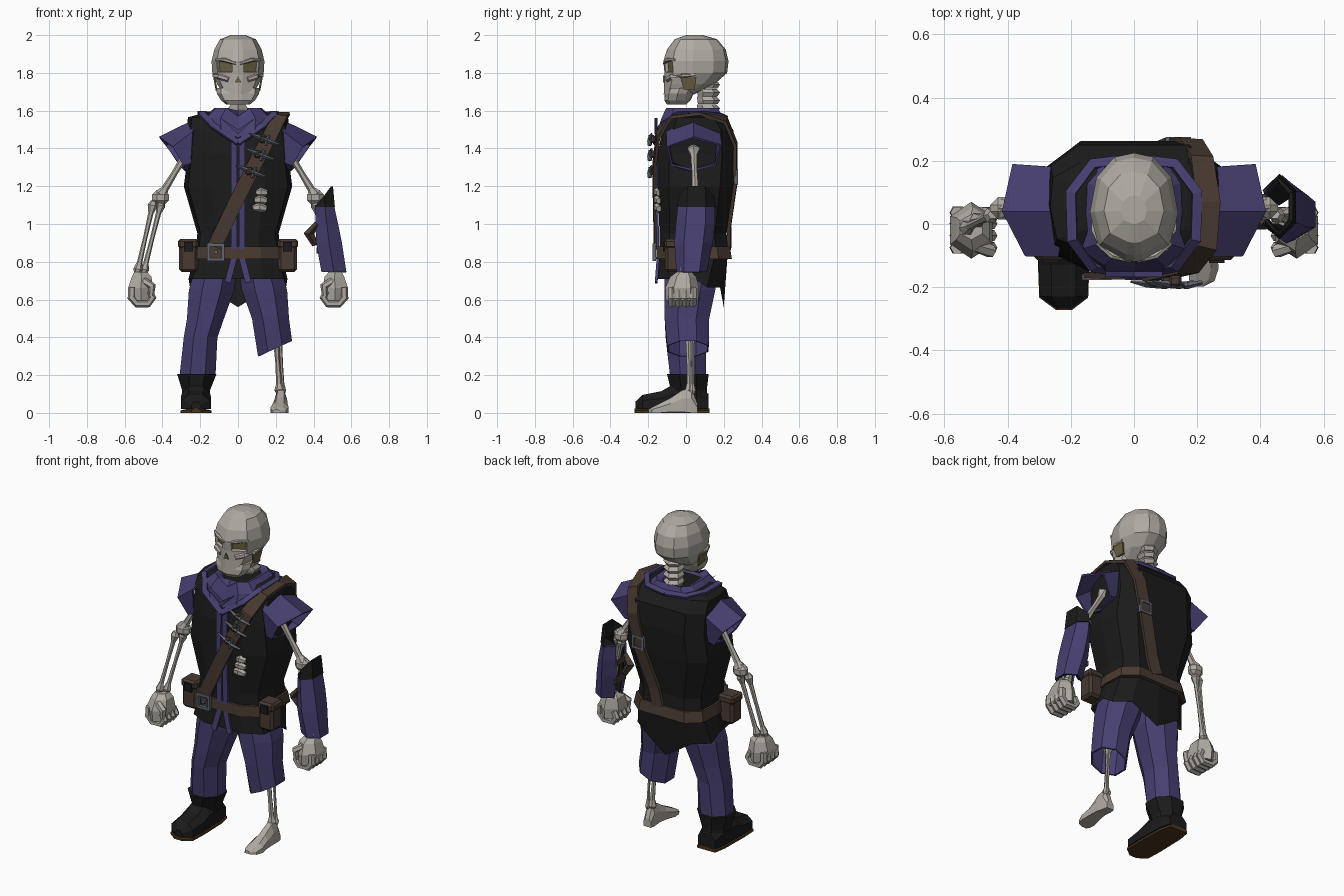
import bpy, bmesh, math
from mathutils import Vector as V

if "Cube" in bpy.data.objects:
    bpy.data.objects.remove(bpy.data.objects["Cube"])

COLOURS = {"bone": (.43, .40, .355), "purple": (.062, .05, .165), "black": (.011, .011, .011),
           "brown": (.065, .042, .031), "steel": (.12, .13, .16), "socket": (.15, .12, .055),
           "sole": (.07, .035, .012)}
MATS = {}
for n, c in COLOURS.items():
    MATS[n] = bpy.data.materials.new(n)
    MATS[n].diffuse_color = (*c, 1)


def finish(name, bm, *mats):
    bmesh.ops.recalc_face_normals(bm, faces=bm.faces)
    me = bpy.data.meshes.new(name)
    bm.to_mesh(me)
    bm.free()
    for m in mats:
        me.materials.append(MATS[m])
    ob = bpy.data.objects.new(name, me)
    bpy.context.collection.objects.link(ob)
    return ob


def loft_bm(rings, caps=(True, True), skip=()):
    bm = bmesh.new()
    vs = [[bm.verts.new(p) for p in r] for r in rings]
    n = len(rings[0])
    for a, b in zip(vs, vs[1:]):
        for i in range(n):
            j = (i + 1) % n
            if i not in skip:
                bm.faces.new((a[i], a[j], b[j], b[i]))
    if caps[0]:
        bm.faces.new(vs[0][::-1])
    if caps[1]:
        bm.faces.new(vs[-1])
    return bm


def loft(name, rings, mat, caps=(True, True), thick=0, skip=()):
    ob = finish(name, loft_bm(rings, caps, skip), mat)
    if thick:
        mod = ob.modifiers.new("thickness", "SOLIDIFY")
        mod.thickness = thick
        mod.offset = -1
    return ob


def hull(half, rows):
    """Horizontal rings (z, half width, front y, back y) from a mirrored half outline."""
    full = half + [(-x, y) for x, y in half[-2:0:-1]]
    return [[V((x * hx, (yf + yb) / 2 + y * (yb - yf) / 2, z)) for x, y in full] for z, hx, yf, yb in rows]


def ovals(rows, n=8):
    """Horizontal ovals (z, centre x, centre y, radius x, radius y)."""
    k = 1 / math.cos(math.pi / n)
    return [[V((cx + rx * k * math.cos((i + .5) * math.tau / n), cy + ry * k * math.sin((i + .5) * math.tau / n), z))
             for i in range(n)] for z, cx, cy, rx, ry in rows]


def tube(name, pts, radii, mat, n=6):
    pts, rings = [V(p) for p in pts], []
    for i, p in enumerate(pts):
        d = (pts[min(i + 1, len(pts) - 1)] - pts[max(i - 1, 0)]).normalized()
        u = d.cross(V((0, 1, 0)) if abs(d.y) < .9 else V((1, 0, 0))).normalized()
        w = d.cross(u)
        rings.append([p + radii[i] * (math.cos(k * math.tau / n) * u + math.sin(k * math.tau / n) * w) for k in range(n)])
    return loft(name, rings, mat)


def bone(name, a, b, r):
    a, b = V(a), V(b)
    prof = [(0, 1.1), (.06, 1.9), (.16, 1), (.5, .8), (.84, 1), (.94, 1.8), (1, 1)]
    return tube(name, [a.lerp(b, t) for t, _ in prof], [r * s for _, s in prof], "bone")


def ribbon(name, pts, width, thick, mat, outward):
    """Flat band along a path; outward(p) is the direction it faces."""
    pts, rings = [V(p) for p in pts], []
    for i, p in enumerate(pts):
        d = (pts[min(i + 1, len(pts) - 1)] - pts[max(i - 1, 0)]).normalized()
        o = outward(p)
        w = d.cross(o).normalized() * width / 2
        o = w.cross(d).normalized() * thick / 2
        rings.append([p + w + o, p - w + o, p - w - o, p + w - o])
    return loft(name, rings, mat)


def box(name, c, s, mat, bevel=0):
    bm = bmesh.new()
    bmesh.ops.create_cube(bm, size=1)
    for v in bm.verts:
        v.co = V((c[k] + v.co[k] * s[k] for k in range(3)))
    ob = finish(name, bm, mat)
    if bevel:
        mod = ob.modifiers.new("bevel", "BEVEL")
        mod.width, mod.segments = bevel, 1
    return ob


def sections(name, rows, mat):
    """Foot shapes: chamfered slices (y, x0, x1, z0, z1)."""
    return loft(name, [[V((a, y, z0)), V((b, y, z0)), V((b, y, z0 + .6 * (z1 - z0))), V((b + .25 * (a - b), y, z1)),
                        V((a + .25 * (b - a), y, z1)), V((a, y, z0 + .6 * (z1 - z0)))] for y, a, b, z0, z1 in rows], mat)


def frame(name, c, s, t, mat):
    for k in (-1, 1):
        box(name + "_side", (c[0] + k * s / 2, c[1], c[2]), (t, .02, s + t), mat)
        box(name + "_bar", (c[0], c[1], c[2] + k * s / 2), (s + t, .02, t), mat)


# Skull with inset eye sockets
HEAD = [(0, -1), (.2, -.97), (.8, -.72), (1, -.1), (.85, .55), (.45, .92), (0, 1)]
bm = loft_bm(hull(HEAD, [(2.0, .04, 0, .09), (1.978, .095, -.06, .165), (1.925, .125, -.1, .21), (1.862, .14, -.12, .225),
                         (1.8, .136, -.114, .218), (1.74, .11, -.116, .15), (1.685, .075, -.118, .04)]))
bmesh.ops.recalc_face_normals(bm, faces=bm.faces)
for f in [f for f in bm.faces if 1.8 < f.calc_center_median().z < 1.86
          and f.calc_center_median().y < -.06 and .03 < abs(f.calc_center_median().x) < .1]:
    bmesh.ops.inset_region(bm, faces=[f], thickness=.005, depth=0)
    bmesh.ops.inset_region(bm, faces=[f], thickness=.005, depth=-.016)
    f.material_index = 1
finish("skull", bm, "bone", "socket")
loft("jaw", hull(HEAD, [(1.72, .114, -.1, .05), (1.69, .112, -.112, .04), (1.655, .09, -.115, .025), (1.632, .062, -.1, 0)]), "bone")
loft("nose_hole", [[V((0, y, 1.785)), V((.016, y, 1.75)), V((-.016, y, 1.75))] for y in (-.121, -.112)], "socket")
for s in (-1, 1):
    tube("cheekbone", [(s * .05, -.098, 1.765), (s * .095, -.075, 1.78), (s * .124, -.02, 1.785), (s * .127, .05, 1.79)],
         [.014, .016, .012, .008], "bone")
    tube("brow", [(s * .012, -.115, 1.85), (s * .07, -.1, 1.868), (s * .118, -.06, 1.87)], [.008, .011, .006], "bone")
    loft("temple_hole", [[V((s * (x + d), y, z)) for x, y, z in
                          [(.126, -.03, 1.775), (.126, .055, 1.775), (.113, .045, 1.708), (.112, -.012, 1.712)]]
                         for d in (-.004, .005)], "socket")
for i in range(5):  # neck vertebrae
    z = 1.55 + i * .042
    loft("vertebra", ovals([(z, 0, .115, .04, .045), (z + .02, 0, .12, .052, .052), (z + .04, 0, .11, .04, .045)], 6), "bone")

# Vest with a hem that drops to a tail at the back
VEST = [(0, -1), (.5, -1), (.92, -.7), (1, 0), (.97, .65), (.64, 1), (0, 1)]
rings = hull(VEST, [(1.59, .17, -.05, .16), (1.565, .265, -.09, .195), (1.5, .272, -.125, .25), (1.37, .265, -.15, .262),
                    (1.2, .287, -.15, .25), (.95, .215, -.14, .215), (.86, .225, -.14, .222), (.71, .262, -.15, .24)])
for p in rings[-1]:
    if p.y > .15:
        p.z -= .045 if abs(p.x) > .1 else .15
        p.y -= .06 if abs(p.x) > .1 else .04
loft("vest", rings, "black", (True, False))
loft("belt", hull(VEST, [(.815, .247, -.158, .243), (.88, .235, -.155, .232)]), "brown")
frame("belt_buckle", (-.118, -.168, .85), .078, .016, "steel")
box("buckle_stud", (-.118, -.168, .85), (.02, .02, .02), "steel")

# Collar, lapels and front trim
rings = hull(VEST, [(1.5, .18, -.15, .19), (1.56, .185, -.13, .195), (1.615, .125, -.105, .17), (1.6, .09, -.07, .14), (1.55, .07, -.03, .13)])
for r in rings[:3]:
    r[0].z -= .045
loft("cowl", rings, "purple", (False, True))
for s in (-1, 1):
    ribbon("lapel", [(s * x, y, z) for x, y, z in [(.0, -.16, 1.43), (.13, -.137, 1.52), (.195, -.05, 1.587), (.2, .1, 1.59),
                                                  (.13, .19, 1.578), (0, .205, 1.57)]],
           .032, .016, "purple", lambda p: V((0, -1.2 if p.y < 0 else .4, 1)))
    ribbon("front_trim", [(s * x, y, z) for x, y, z in [(.021, -.155, 1.44), (.021, -.158, 1.2), (.021, -.15, .95),
                                                       (.021, -.148, .82), (.055, -.158, .69)]],
           .033, .014, "purple", lambda p: V((0, -1, 0)))
loft("cowl_fold", [[V((x, y, z)) for x, z in ((-.09, 1.56), (0, 1.5), (.09, 1.56), (0, 1.475))] for y in (-.168, -.15)], "purple")

# Shoulder strap, its buckle and the small throwing knives
ribbon("chest_strap", [(-.125, -.16, .88), (-.02, -.165, 1.1), (.08, -.168, 1.3), (.17, -.148, 1.47), (.225, -.07, 1.57),
                       (.236, .07, 1.584), (.213, .21, 1.55), (.18, .262, 1.42), (.13, .26, 1.2), (.06, .228, .98), (.03, .23, .87)],
       .076, .018, "brown", lambda p: V((.1, -1, .1)) if p.y < -.1 else V((.1, 1, .1)) if p.y > .2 else V((0, (p.y - .07) * 4, 1)))
frame("back_buckle", (.14, .266, 1.25), .068, .014, "steel")
for x, z in ((.13, 1.45), (.105, 1.37), (.06, 1.28)):
    tube("knife", [(x - .07, -.182, z + .03), (x - .02, -.19, z + .01), (x + .04, -.195, z - .015), (x + .085, -.185, z - .03)],
         [.004, .011, .011, .007], "steel", 4)
    tube("knife_guard", [(x + .035, -.19, z + .02), (x + .015, -.195, z - .035)], [.009, .009], "steel", 4)
    box("knife_loop", (x, -.18, z), (.04, .035, .04), "brown", .008)
# Ribs showing through the torn vest
for i in range(3):
    tube("rib", [(.08 + .009 * i, -.143, 1.085 + .04 * i), (.115 + .004 * i, -.147, 1.09 + .04 * i), (.15 + .002 * i, -.143, 1.08 + .042 * i)],
         [.016, .026, .016], "bone")

# Belt pouches
for s in (-1, 1):
    box("pouch", (s * .262, -.06, .825), (.1, .1, .16), "brown", .015)
    box("pouch_flap", (s * .264, -.06, .895), (.108, .108, .05), "brown", .012)
    box("pouch_clasp", (s * .262, -.117, .88), (.05, .012, .05), "black")

# Sleeve caps and upper arms
INNER = [(.22, .04, 1.56), (.24, .18, 1.49), (.25, .16, 1.32), (.26, .04, 1.27), (.25, -.08, 1.32), (.24, -.105, 1.49)]
OUTER = [(.418, .04, 1.462), (.385, .19, 1.42), (.31, .16, 1.31), (.28, .04, 1.28), (.29, -.08, 1.31), (.345, -.102, 1.41)]
for s in (-1, 1):
    loft("shoulder_sleeve", [[V((s * x, y, z)) for x, y, z in r] for r in (INNER, OUTER)], "purple", (False, False), .012)
    bone("upper_arm", (s * .25, .04, 1.41), (s * .415, .05, 1.14), .02)
    box("elbow", (s * .41, .05, 1.14), (.09, .07, .08), "bone", .025)
    # Forearm pair and wrist
    bone("ulna", (s * .405, .05, 1.12), (s * .502, .01, .735), .014)
    bone("radius", (s * .447, .03, 1.12), (s * .535, -.015, .735), .014)
    # Fist: palm, curled fingers and thumb
    loft("palm", ovals([(.745, s * .515, -.01, .035, .035), (.72, s * .51, -.015, .052, .06), (.66, s * .515, -.02, .067, .078),
                        (.595, s * .512, -.02, .06, .075)], 6), "bone")
    for i, y in enumerate((-.075, -.037, .001, .036)):
        tube("finger", [(s * x, y, z) for x, z in [(.56, .665), (.563, .61), (.535, .578), (.475, .578), (.452, .61), (.47, .645)]],
             [.021, .022, .021, .02, .02, .018], "bone")
    tube("thumb", [(s * .5, -.07, .7), (s * .455, -.085, .67), (s * .46, -.085, .62)], [.02, .022, .015], "bone")

# Left forearm guard, open on the inner side, with a dark lining
GUARD = [(1.1, .458, .055, .05, .085), (1.0, .47, .05, .06, .09), (.9, .482, .04, .068, .088), (.745, .508, .03, .066, .07)]
loft("arm_guard", ovals(GUARD, 6), "purple", (False, False), .01, (2,))
loft("guard_lining", ovals([(z + .004, x, y, a - .014, b - .014) for z, x, y, a, b in GUARD], 6), "black", (False, False), .005, (2,))
rings = ovals([(1.09, .46, .055, .053, .09), (1.15, .458, .055, .045, .08)], 6)
for p in rings[1]:
    p.z += .05 * (p.x - .458) / .045
loft("guard_cuff", rings, "black", (False, False), .012, (2,))
tube("guard_strap", [(.42, .0, 1.0), (.375, .01, .95), (.41, .02, .89)], [.018, .028, .018], "brown", 4)
for z, x in ((.98, .412), (.86, .422)):
    box("guard_band", (x, .045, z), (.012, .1, .03), "brown")

# Trousers: whole right leg, torn left leg
LEG = [(.8, .11, .035, .11, .15), (.65, .14, .02, .12, .135), (.5, .172, .005, .098, .118), (.4, .198, .0, .089, .108)]
loft("right_trouser", ovals([(z, -x, y, a, b) for z, x, y, a, b in LEG] + [(.2, -.214, .01, .095, .095)]), "purple")
rings = ovals(LEG[:3] + [(.34, .196, .01, .09, .11)])
for p in rings[-1]:
    p.z += .45 * (p.x - .196)
loft("left_trouser", rings, "purple", (True, False), .01)

# Boot
loft("boot_shaft", ovals([(.205, -.218, .01, .104, .11), (.12, -.222, .015, .074, .095), (.02, -.222, .02, .072, .095)]), "black")
sections("boot_foot", [(.12, -.285, -.165, .02, .1), (.05, -.298, -.148, .02, .15), (-.07, -.3, -.145, .02, .15), (-.13, -.302, -.143, .02, .115),
                       (-.23, -.298, -.147, .02, .095), (-.268, -.245, -.198, .02, .06)], "black")
sections("boot_sole", [(.125, -.287, -.163, 0, .022), (.05, -.3, -.146, 0, .022), (-.13, -.304, -.141, 0, .022),
                       (-.233, -.3, -.145, 0, .022), (-.272, -.247, -.196, 0, .022)], "sole")

# Bare shin and bony foot
bone("thigh", (.16, .02, .75), (.2, .02, .42), .02)
bone("shin", (.198, .01, .44), (.222, .02, .1), .016)
bone("calf_bone", (.222, .035, .42), (.238, .035, .1), .01)
sections("bare_foot", [(.06, .2, .25, 0, .05), (.03, .195, .255, 0, .13), (-.02, .195, .26, .005, .12), (-.08, .185, .262, .005, .08),
                       (-.14, .172, .268, 0, .05), (-.18, .175, .255, 0, .03), (-.198, .185, .22, 0, .018)], "bone")

for m in bpy.data.materials:
    if m.users and not m.is_grease_pencil:
        m.use_nodes = True
        m.node_tree.nodes["Principled BSDF"].inputs["Base Color"].default_value = m.diffuse_color
